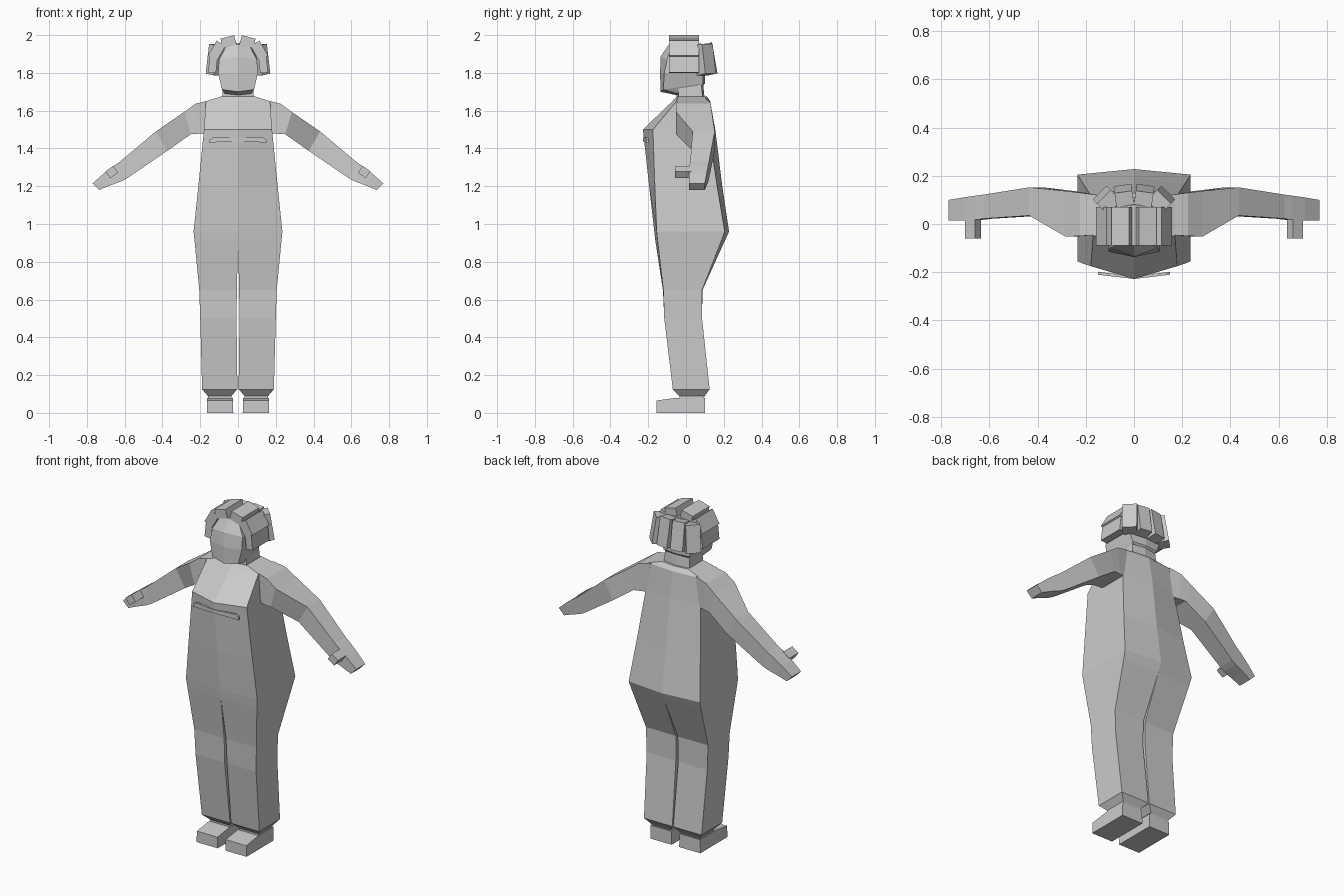
import bpy, bmesh
from math import radians
from mathutils import Euler, Vector


def finish(name, bm):
    # turn a half-model bmesh into an object mirrored across x = 0
    bmesh.ops.recalc_face_normals(bm, faces=bm.faces)
    me = bpy.data.meshes.new(name)
    bm.to_mesh(me)
    bm.free()
    ob = bpy.data.objects.new(name, me)
    bpy.context.collection.objects.link(ob)
    m = ob.modifiers.new("mirror", 'MIRROR')
    m.use_mirror_merge = True
    m.merge_threshold = 0.0005
    return ob


def loft(name, rings):
    # skin four-point rings; faces lying on the centre plane are left out
    bm = bmesh.new()
    rows = [[bm.verts.new(p) for p in r] for r in rings]
    quads = [(a[i], a[(i + 1) % 4], b[(i + 1) % 4], b[i])
             for a, b in zip(rows, rows[1:]) for i in range(4)]
    quads += [rows[0], rows[-1]]
    for q in quads:
        if any(abs(v.co.x) > 1e-5 for v in q):
            bm.faces.new(q)
    return finish(name, bm)


def block(name, centre, size, rot=(0, 0, 0)):
    bm = bmesh.new()
    bmesh.ops.create_cube(bm, size=1)
    turn = Euler([radians(a) for a in rot]).to_matrix()
    for v in bm.verts:
        v.co = turn @ (v.co * Vector(size)) + Vector(centre)
    return finish(name, bm)


def half_ring(z, xi, xo, fc, fo, bo, bc):
    # front centre, front corner, back corner, back centre
    return [(xi, fc, z), (xo, fo, z), (xo, bo, z), (xi, bc, z)]


# Overalls: torso and trouser legs in one loft
loft("overalls", [half_ring(*r) for r in (
    (1.675, 0, .09, -.05, -.04, .10, .11),
    (1.65, 0, .17, -.072, -.05, .115, .128),
    (1.50, 0, .18, -.228, -.175, .12, .155),
    (1.20, 0, .21, -.195, -.165, .165, .192),
    (.96, 0, .235, -.168, -.155, .205, .228),
    (.91, 0, .23, -.162, -.15, .187, .205),
    (.65, .006, .205, -.122, -.12, .085, .087),
    (.50, .008, .20, -.115, -.115, .085, .085),
    (.125, .003, .19, -.07, -.07, .125, .125),
    (.09, .035, .16, -.035, -.035, .10, .10),
    (.07, .035, .16, -.035, -.035, .09, .09))])

# Chest pocket strip
loft("chest_pocket", [
    [(x, y, z0), (x, y, z1), (x, y + .012, z1), (x, y + .012, z0)]
    for x, y, z0, z1 in ((0, -.228, 1.438, 1.458),
                         (.13, -.213, 1.432, 1.46),
                         (.15, -.21, 1.43, 1.447))])

# Shoes, lower at the toe
loft("shoe", [
    [(.025, y, 0), (.165, y, 0), (.163, y, h), (.027, y, h)]
    for y, h in ((-.155, .066), (-.05, .08), (.1, .08))])

# Arms and hands: top x, top z, bottom x, bottom z, front y, back y
loft("arm", [
    [(xt, y0, zt), (xt, y1, zt), (xb, y1, zb), (xb, y0, zb)]
    for xt, zt, xb, zb, y0, y1 in (
        (.15, 1.655, .165, 1.48, -.045, .12),
        (.225, 1.637, .205, 1.478, -.05, .13),
        (.285, 1.593, .25, 1.475, -.052, .137),
        (.435, 1.49, .375, 1.387, .035, .152),
        (.625, 1.33, .59, 1.24, .022, .122),
        (.655, 1.31, .62, 1.225, .018, .118),
        (.71, 1.268, .675, 1.205, .015, .11),
        (.77, 1.215, .735, 1.18, .015, .10))])
block("thumb", (.668, -.017, 1.275), (.05, .085, .045), (0, 35, 0))

# Neck and head
loft("neck", [half_ring(1.65, 0, .085, -.05, -.04, .09, .10),
              half_ring(1.75, 0, .08, -.05, -.04, .08, .09)])
loft("head", [
    [(0, -.05, 1.682), (.07, -.045, 1.69), (.075, .085, 1.735), (0, .09, 1.735)],
    [(0, -.135, 1.70), (.085, -.12, 1.712), (.085, .09, 1.745), (0, .10, 1.745)],
    [(0, -.137, 1.80), (.105, -.115, 1.80), (.105, .09, 1.80), (0, .10, 1.80)],
    [(0, -.135, 1.885), (.10, -.10, 1.87), (.10, .09, 1.88), (0, .10, 1.88)],
    [(0, -.09, 1.952), (.06, -.08, 1.945), (.06, .07, 1.95), (0, .08, 1.955)]])

# Hair: chunky overlapping slabs
for name, centre, size, rot in (
        ("hair_top", (.05, -.01, 1.965), (.075, .16, .052), (0, 15, 0)),
        ("hair_upper_side", (.112, -.01, 1.918), (.09, .16, .055), (0, 60, 0)),
        ("hair_lower_side", (.132, -.01, 1.855), (.042, .158, .11), (0, -6, 0)),
        ("hair_back", (.042, .117, 1.873), (.074, .062, .165), (10, 0, -8)),
        ("hair_back_corner", (.112, .1, 1.87), (.08, .062, .16), (9, 0, -45))):
    block(name, centre, size, rot)
